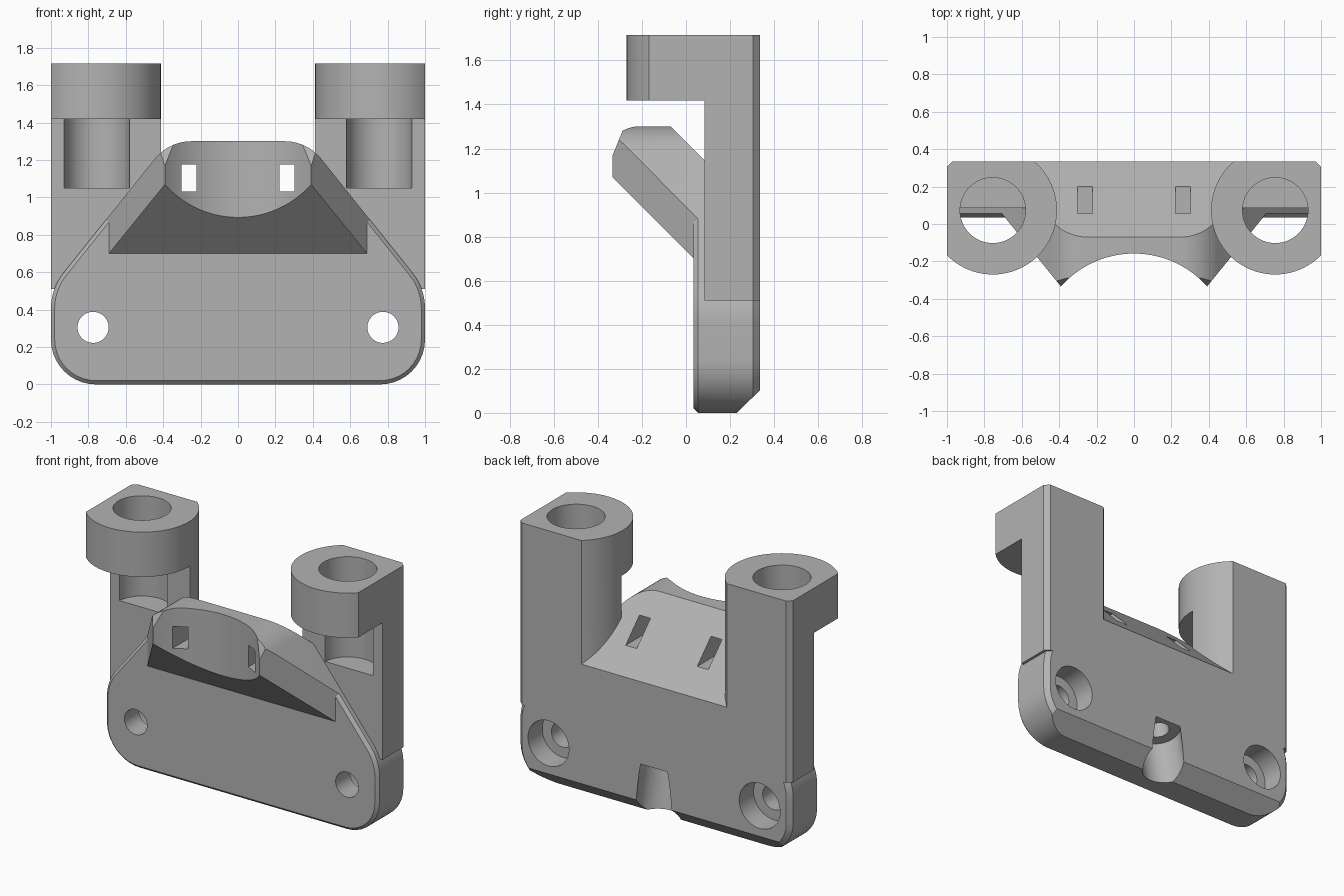
import bpy, bmesh
from math import sin, cos, tan, pi, acos, asin
from mathutils import Vector

cube = bpy.data.objects.get("Cube")
if cube:
    bpy.data.objects.remove(cube, do_unlink=True)

grey = bpy.data.materials.new("plain_grey")
grey.use_nodes = True
tone = (0.45, 0.45, 0.45, 1)
grey.diffuse_color = tone
grey.node_tree.nodes["Principled BSDF"].inputs["Base Color"].default_value = tone


def finish(name, bm):
    bmesh.ops.recalc_face_normals(bm, faces=bm.faces)
    mesh = bpy.data.meshes.new(name)
    bm.to_mesh(mesh)
    bm.free()
    mesh.materials.append(grey)
    ob = bpy.data.objects.new(name, mesh)
    bpy.context.collection.objects.link(ob)
    return ob


def loft(name, rings):
    """Closed solid through rings with equal point counts."""
    bm = bmesh.new()
    loops = [[bm.verts.new(p) for p in ring] for ring in rings]
    n = len(loops[0])
    for a, b in zip(loops, loops[1:]):
        for i in range(n):
            j = (i + 1) % n
            bm.faces.new((a[i], a[j], b[j], b[i]))
    bm.faces.new(loops[0])
    bm.faces.new(loops[-1])
    return finish(name, bm)


def at(p, axis, d):
    return {"x": (d, p[0], p[1]), "y": (p[0], d, p[1]), "z": (p[0], p[1], d)}[axis]


def prism(name, pts, axis, lo, hi):
    return loft(name, [[at(p, axis, d) for p in pts] for d in (lo, hi)])


def cylinder(name, start, end, r, seg=64):
    start, end = Vector(start), Vector(end)
    turn = (end - start).to_track_quat("Z", "Y")
    ring = [turn @ Vector((r * cos(2 * pi * i / seg), r * sin(2 * pi * i / seg), 0))
            for i in range(seg)]
    return loft(name, [[start + v for v in ring], [end + v for v in ring]])


def box(name, x0, x1, y0, y1, z0, z1):
    return prism(name, [(x0, y0), (x1, y0), (x1, y1), (x0, y1)], "z", z0, z1)


def combine(ob, other, op):
    mod = ob.modifiers.new(op, "BOOLEAN")
    mod.operation, mod.solver, mod.object = op, "EXACT", other
    bpy.context.view_layer.update()
    deps = bpy.context.evaluated_depsgraph_get()
    mesh = bpy.data.meshes.new_from_object(ob.evaluated_get(deps))
    ob.modifiers.clear()
    ob.data = mesh
    bpy.data.objects.remove(other, do_unlink=True)


def rounded(corners, steps=10):
    """Polygon from (x, z, radius) corners, listed counter-clockwise."""
    pts = []
    for i, (x, z, r) in enumerate(corners):
        p = Vector((x, z))
        u = (Vector(corners[i - 1][:2]) - p).normalized()
        v = (Vector(corners[(i + 1) % len(corners)][:2]) - p).normalized()
        half = u.angle(v) / 2
        centre = p + (u + v).normalized() * r / sin(half)
        s, e = p + u * r / tan(half) - centre, p + v * r / tan(half) - centre
        sweep = pi - 2 * half
        for k in range(steps + 1):
            t = k / steps
            pts.append(centre + (s * sin((1 - t) * sweep) + e * sin(t * sweep)) / sin(sweep))
    return pts


def inset(pts, d):
    out = []
    for i, p in enumerate(pts):
        a = (p - pts[i - 1]).normalized()
        b = (pts[(i + 1) % len(pts)] - p).normalized()
        na, nb = Vector((-a.y, a.x)), Vector((-b.y, b.x))
        out.append(p + (na + nb) * d / (1 + na.dot(nb)))
    return out


# Front outline shared by the back plate and the cradle
half = [(1, 0, 0.24), (1, 0.512, 0.3), (0.37, 1.3, 0.25)]
outline = rounded(half + [(-x, z, r) for x, z, r in reversed(half)])

# Back plate with chamfered rims, trimmed to its side profile
FRONT, BACK = 0.035, 0.335
layers = [(FRONT, 0.02), (FRONT + 0.02, 0), (BACK - 0.03, 0), (BACK, 0.03)]
body = loft("bracket", [[(p.x, y, p.y) for p in (inset(outline, d) if d else outline)]
                        for y, d in layers])
side = [(0, -0.1), (0.13, -0.1), (0.535, 0.3), (0.535, 0.695), (-0.1, 1.33), (-0.1, 0)]
combine(body, prism("plate_profile", side, "x", -2, 2), "INTERSECT")

# Cradle: side profile, front outline and tapered plan, with a round scoop
profile = [(0.1, 0.635), (0.1, 1.13), (-0.07, 1.3), (-0.28, 1.3),
           (BACK * -1, 1.165), (BACK * -1, 1.07)]
cradle = prism("cradle", profile, "x", -1, 1)
combine(cradle, prism("cradle_outline", outline, "y", -1, 1), "INTERSECT")
plan = [(0.39, -0.335), (0.69, 0.035), (0.75, 0.11)]
plan += [(-x, y) for x, y in reversed(plan)]
combine(cradle, prism("cradle_plan", plan, "z", 0, 2), "INTERSECT")
combine(cradle, cylinder("scoop", (0, -0.68, 0.5), (0, -0.68, 2), 0.522, 128), "DIFFERENCE")
combine(body, cradle, "UNION")

# Towers with a round collar on top and a vertical bore
CX, CY, R = 0.755, 0.073, 0.343
a0 = pi - asin((BACK - CY) / R)
a1 = 2 * pi - acos((1 - CX) / R)
foot = [(CX + R * cos(a0 + (a1 - a0) * i / 48), CY + R * sin(a0 + (a1 - a0) * i / 48))
        for i in range(49)] + [(1, BACK - 0.03), (0.97, BACK)]
for s in (1, -1):
    tower = prism("tower", [(s * x, y) for x, y in foot], "z", 0.51, 1.715)
    combine(tower, box("tower_recess", -2, 2, -1, 0.085, 0, 1.418), "DIFFERENCE")
    combine(tower, cylinder("bore", (s * CX, CY, 1.05), (s * CX, CY, 2), 0.175), "DIFFERENCE")
    combine(body, tower, "UNION")

# Bolt holes with counterbores, and strap slots
for s in (1, -1):
    x, z = s * 0.775, 0.305
    combine(body, cylinder("bolt_hole", (x, -0.5, z), (x, 1, z), 0.083), "DIFFERENCE")
    combine(body, cylinder("counterbore", (x, 0.185, z), (x, 1, z), 0.15), "DIFFERENCE")
    x0, x1 = sorted((s * 0.222, s * 0.303))
    combine(body, box("strap_slot", x0, x1, -1, 1, 1.03, 1.175), "DIFFERENCE")


# Tilted stepped screw hole through the middle
def on_axis(z):
    return (0, 0.0775 + (1.1525 - z) * 0.194, z)


for z0, z1, r in ((-0.3, 0.33, 0.14), (0.2, 1, 0.07), (0.85, 1.6, 0.105)):
    combine(body, cylinder("screw_hole", on_axis(z0), on_axis(z1), r), "DIFFERENCE")

bpy.ops.object.select_all(action="DESELECT")
body.select_set(True)
bpy.context.view_layer.objects.active = body
bpy.ops.object.shade_smooth_by_angle(angle=pi / 7)
